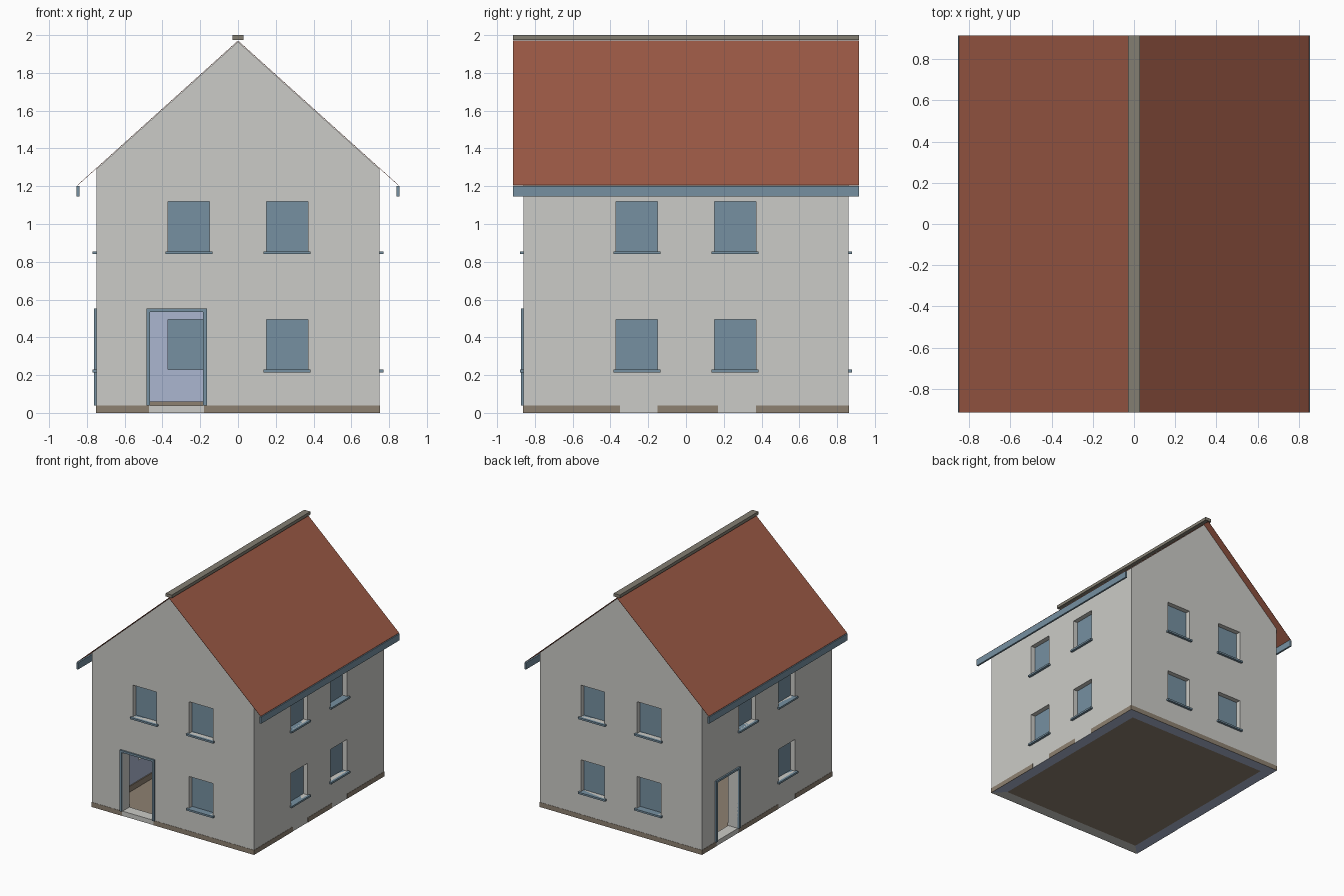
import bpy
import bmesh
from mathutils import Vector

if "Cube" in bpy.data.objects:
    bpy.data.objects.remove(bpy.data.objects["Cube"])


def material(name, rgb):
    m = bpy.data.materials.new(name)
    m.use_nodes = True
    m.diffuse_color = (*rgb, 1)
    m.node_tree.nodes["Principled BSDF"].inputs["Base Color"].default_value = (*rgb, 1)
    return m


plaster = material("plaster", (0.60, 0.60, 0.57))
inner_paint = material("inner_paint", (0.41, 0.47, 0.63))
blue_trim = material("blue_trim", (0.18, 0.28, 0.355))
roof_red = material("roof_red", (0.33, 0.10, 0.06))
ridge_grey = material("ridge_grey", (0.23, 0.21, 0.17))
base_brown = material("base_brown", (0.27, 0.22, 0.165))

HX, HY = 0.75, 0.86          # half width and half depth of the walls
EAVE, APEX = 1.29, 1.965
THICK = 0.09                 # wall thickness
OVER_X, OVER_Y = 0.85, 0.915  # roof overhang
SLOPE = (APEX - EAVE) / HX


def box_bounds(bm, lo, hi):
    """Add a box between two corners."""
    x0, y0, z0 = lo
    x1, y1, z1 = hi
    a = [bm.verts.new(p) for p in ((x0, y0, z0), (x1, y0, z0), (x1, y1, z0), (x0, y1, z0))]
    b = [bm.verts.new((v.co.x, v.co.y, z1)) for v in a]
    bm.faces.new(a[::-1])
    bm.faces.new(b)
    for i in range(4):
        j = (i + 1) % 4
        bm.faces.new((a[i], a[j], b[j], b[i]))


def finish(bm, name, *mats):
    bmesh.ops.recalc_face_normals(bm, faces=bm.faces)
    me = bpy.data.meshes.new(name)
    bm.to_mesh(me)
    bm.free()
    for m in mats:
        me.materials.append(m)
    ob = bpy.data.objects.new(name, me)
    bpy.context.collection.objects.link(ob)
    return ob


def boxes(name, mat, bounds):
    bm = bmesh.new()
    for lo, hi in bounds:
        box_bounds(bm, lo, hi)
    return finish(bm, name, mat)


def on_wall(side, u, z, d):
    """Bounds of a box on a wall: u along it, z up, d outward from its face."""
    axis, sign = side
    face = HX if axis == "x" else HY
    n = sorted(sign * (face + k) for k in d)
    if axis == "x":
        return (n[0], u[0], z[0]), (n[1], u[1], z[1])
    return (u[0], n[0], z[0]), (u[1], n[1], z[1])


FRONT, BACK, RIGHT, LEFT = ("y", -1), ("y", 1), ("x", 1), ("x", -1)
SIDES = {"front": FRONT, "back": BACK, "plus_x": RIGHT, "minus_x": LEFT}
DOORS = {"front": -0.325, "minus_x": 0.525}
DOOR_W, DOOR_TOP, DOOR_BASE, FRAME = 0.14, 0.535, 0.04, 0.02
WIN_U, WIN_W, WIN_H = 0.26, 0.11, 0.265

# Window list: wall, centre along the wall, bottom height
windows = []
for wall in SIDES:
    for u in (-WIN_U, WIN_U):
        for z in (0.23, 0.855):
            replaced = wall in DOORS and z < 0.5 and u * DOORS[wall] > 0
            if not replaced:
                windows.append((wall, u, z))

# Solid house body with gables
bm = bmesh.new()
profile = [(-HX, 0), (HX, 0), (HX, EAVE), (0, APEX), (-HX, EAVE)]
face = bm.faces.new([bm.verts.new((x, -HY, z)) for x, z in profile])
ext = bmesh.ops.extrude_face_region(bm, geom=[face])
bmesh.ops.translate(bm, vec=(0, 2 * HY, 0),
                    verts=[g for g in ext["geom"] if isinstance(g, bmesh.types.BMVert)])
walls = finish(bm, "walls", plaster, inner_paint)

# Cut the room and the openings
ix, iy = HX - THICK, HY - THICK
room = boxes("room_cutter", plaster, [((-ix, -iy, -0.1), (ix, iy, 0.62))])
through = (-THICK - 0.02, 0.05)
holes = [on_wall(SIDES[w], (u - WIN_W, u + WIN_W), (z, z + WIN_H), through)
         for w, u, z in windows]
holes += [on_wall(SIDES[w], (u - DOOR_W, u + DOOR_W), (DOOR_BASE, DOOR_TOP), through)
          for w, u in DOORS.items()]
openings = boxes("opening_cutter", plaster, holes)
for cutter in (room, openings):
    cutter.hide_render = True
    mod = walls.modifiers.new(cutter.name, "BOOLEAN")
    mod.operation = "DIFFERENCE"
    mod.solver = "EXACT"
    mod.object = cutter
deps = bpy.context.evaluated_depsgraph_get()
cut_mesh = bpy.data.meshes.new_from_object(walls.evaluated_get(deps))
walls.modifiers.clear()
walls.data = cut_mesh
for cutter in (room, openings):
    bpy.data.objects.remove(cutter)

# Paint the room faces
cut_mesh.materials.clear()
for m in (plaster, inner_paint):
    cut_mesh.materials.append(m)
for p in cut_mesh.polygons:
    c = p.center
    inside = abs(c.x) < ix + 0.002 and abs(c.y) < iy + 0.002 and c.z < 0.63
    p.material_index = int(inside)

# Glass and sills
boxes("window_glass", blue_trim,
      [on_wall(SIDES[w], (u - WIN_W, u + WIN_W), (z, z + WIN_H), (-0.055, -0.04))
       for w, u, z in windows])
boxes("window_sills", blue_trim,
      [on_wall(SIDES[w], (u - 0.125, u + 0.125), (z - 0.015, z), (-0.04, 0.02))
       for w, u, z in windows])

# Door frames
frames = []
for w, u in DOORS.items():
    depth = (-0.005, 0.013)
    for s in (-1, 1):
        a, b = sorted((u + s * DOOR_W, u + s * (DOOR_W + FRAME)))
        frames.append(on_wall(SIDES[w], (a, b), (DOOR_BASE, DOOR_TOP), depth))
    reach = DOOR_W + FRAME
    frames.append(on_wall(SIDES[w], (u - reach, u + reach),
                          (DOOR_TOP, DOOR_TOP + 0.017), depth))
boxes("door_frames", blue_trim, frames)

# Plinth strips around the foot of the walls
strips = {
    "front": [(-HX, -0.47), (-0.18, HX)],
    "back": [(-HX, HX)],
    "plus_x": [(-HY, -0.35), (-0.15, 0.17), (0.37, HY)],
    "minus_x": [(-HY, -0.37), (-0.15, 0.38), (0.67, HY)],
}
boxes("plinth", base_brown,
      [on_wall(SIDES[w], u, (0, 0.04), (-0.002, 0.002)) for w in strips for u in strips[w]])

# Floor and inner skirting
boxes("floor", base_brown, [((-ix, -iy, 0), (ix, iy, 0.012))])
skirting = []
for wall, side in SIDES.items():
    half = iy if side[0] == "x" else ix
    spans = [(-half, half)]
    if wall in DOORS:
        d = DOORS[wall]
        spans = [(-half, d - DOOR_W), (d + DOOR_W, half)]
    skirting += [on_wall(side, u, (0.012, 0.06), (-THICK - 0.008, -THICK)) for u in spans]
boxes("skirting", base_brown, skirting)

# Thin roof sheets
bm = bmesh.new()
lift = 0.003
for s in (-1, 1):
    line = [(0, APEX), (s * OVER_X, APEX - SLOPE * OVER_X)]
    ring = [(x, z + lift) for x, z in line] + [(x, z + 2 * lift) for x, z in line[::-1]]
    f = bm.faces.new([bm.verts.new((x, -OVER_Y, z)) for x, z in ring])
    ext = bmesh.ops.extrude_face_region(bm, geom=[f])
    bmesh.ops.translate(bm, vec=Vector((0, 2 * OVER_Y, 0)),
                        verts=[g for g in ext["geom"] if isinstance(g, bmesh.types.BMVert)])
finish(bm, "roof", roof_red)

# Ridge cap and eaves boards
boxes("ridge_cap", ridge_grey, [((-0.028, -OVER_Y, 1.974), (0.028, OVER_Y, 2.0))])
boxes("eaves_boards", blue_trim,
      [((min(s * 0.84, s * 0.855), -OVER_Y, 1.145),
        (max(s * 0.84, s * 0.855), OVER_Y, 1.2)) for s in (-1, 1)])
